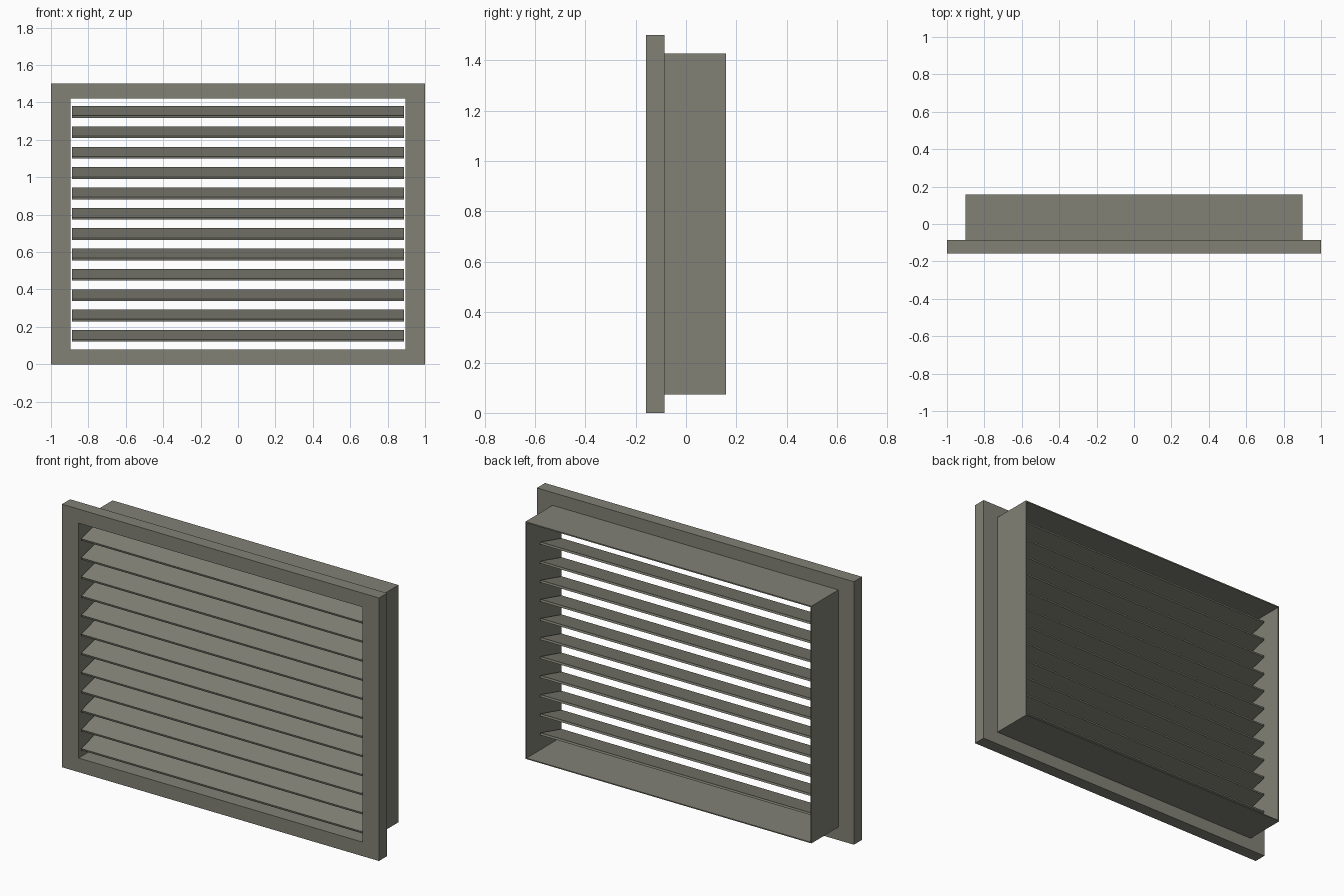
import bpy, bmesh, math

if "Cube" in bpy.data.objects:
    bpy.data.objects.remove(bpy.data.objects["Cube"])

# Dark olive-grey painted metal shared by all parts
paint = bpy.data.materials.new("dark_grey_paint")
paint.diffuse_color = (0.22, 0.22, 0.18, 1.0)
paint.use_nodes = True
paint.node_tree.nodes["Principled BSDF"].inputs["Base Color"].default_value = paint.diffuse_color

def make_object(name, bm):
    bmesh.ops.recalc_face_normals(bm, faces=bm.faces)
    mesh = bpy.data.meshes.new(name)
    bm.to_mesh(mesh)
    bm.free()
    mesh.materials.append(paint)
    obj = bpy.data.objects.new(name, mesh)
    bpy.context.collection.objects.link(obj)
    return obj

def rect_ring(name, outer, inner, y0, y1):
    """Rectangular tube along y; outer and inner are (half width, bottom, top)."""
    bm = bmesh.new()
    loops = []
    for (w, b, t), y in ((outer, y0), (outer, y1), (inner, y1), (inner, y0)):
        loops.append([bm.verts.new((x, y, z)) for x, z in ((-w, b), (w, b), (w, t), (-w, t))])
    for k in range(4):
        a, c = loops[k], loops[(k + 1) % 4]
        for i in range(4):
            j = (i + 1) % 4
            bm.faces.new((a[i], a[j], c[j], c[i]))
    return make_object(name, bm)

OPENING = (0.895, 0.08, 1.42)

# Wide front flange and the thin duct sleeve behind it
rect_ring("front_flange", (1.0, 0.0, 1.5), OPENING, -0.158, -0.085)
rect_ring("wall_sleeve", (0.902, 0.074, 1.427), OPENING, -0.085, 0.158)

# Louver blades, sloping down towards the front
bm = bmesh.new()
bmesh.ops.create_cube(bm, size=1.0)
bmesh.ops.scale(bm, vec=(1.774, 0.198, 0.012), verts=bm.verts)
blade = make_object("louver_blade", bm)
blades = [blade]
for i in range(1, 12):
    copy = bpy.data.objects.new("louver_blade", blade.data)
    bpy.context.collection.objects.link(copy)
    blades.append(copy)
for i, obj in enumerate(blades):
    obj.location = (0, -0.049, 0.152 + i * 0.1088)
    obj.rotation_euler.x = math.radians(15)
